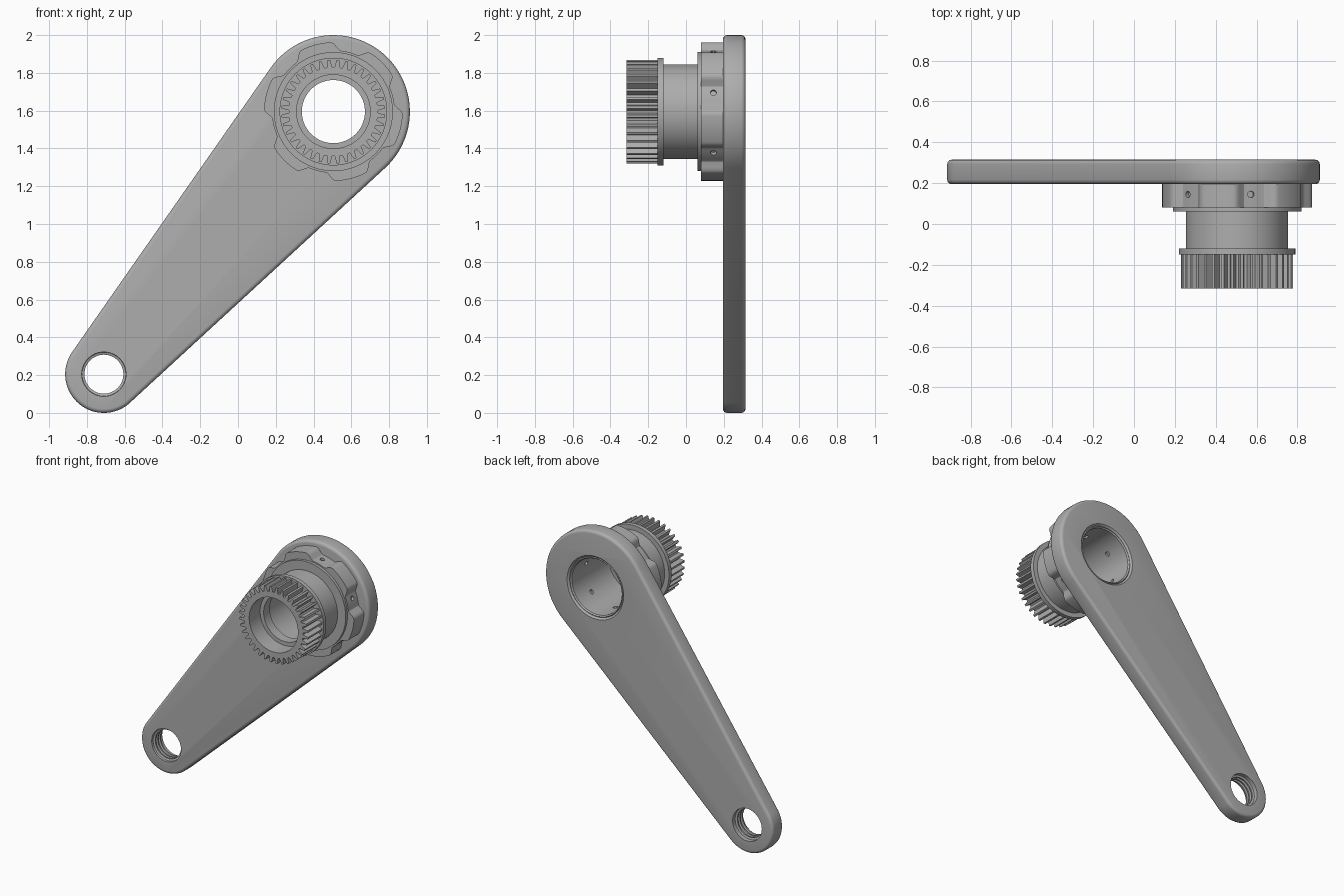
import bpy, bmesh
from math import sin, cos, pi, radians, atan2, acos, hypot

cube = bpy.data.objects.get("Cube")
if cube:
    bpy.data.objects.remove(cube)

HUB = (0.505, 1.595)      # main axis (x, z)
EYE = (-0.71, 0.205)      # small end axis (x, z)
R_HUB, R_EYE = 0.405, 0.205
BACK, FRONT = 0.315, 0.195

grey = bpy.data.materials.new("satin grey")
grey.use_nodes = True
grey.diffuse_color = (0.42, 0.42, 0.42, 1)
grey.node_tree.nodes["Principled BSDF"].inputs["Base Color"].default_value = (0.42, 0.42, 0.42, 1)


def polar(c, r, a, y):
    return (c[0] + r * cos(a), y, c[1] + r * sin(a))


def finish(name, bm, angle=30):
    bmesh.ops.recalc_face_normals(bm, faces=bm.faces)
    me = bpy.data.meshes.new(name)
    bm.to_mesh(me)
    bm.free()
    ob = bpy.data.objects.new(name, me)
    bpy.context.collection.objects.link(ob)
    me.materials.append(grey)
    smooth(ob, angle)
    return ob


def smooth(ob, angle=30):
    bpy.ops.object.select_all(action='DESELECT')
    ob.select_set(True)
    bpy.context.view_layer.objects.active = ob
    bpy.ops.object.shade_smooth_by_angle(angle=radians(angle))


def sweep(bm, loops):
    """Join closed loops of equal length into one closed ring."""
    n = len(loops[0])
    vs = [[bm.verts.new(p) for p in loop] for loop in loops]
    for i in range(len(vs)):
        a, b = vs[i], vs[(i + 1) % len(vs)]
        for j in range(n):
            k = (j + 1) % n
            bm.faces.new((a[j], a[k], b[k], b[j]))


def lathe(name, c, profile, n=72):
    """Turn a closed (radius, y) profile around an axis along y."""
    bm = bmesh.new()
    sweep(bm, [[polar(c, r, 2 * pi * j / n, y) for j in range(n)] for r, y in profile])
    return finish(name, bm)


def plug(name, c, profile, n=64):
    """Solid turned piece with capped ends."""
    bm = bmesh.new()
    rings = [[bm.verts.new(polar(c, r, 2 * pi * j / n, y)) for j in range(n)] for r, y in profile]
    for a, b in zip(rings, rings[1:]):
        for j in range(n):
            k = (j + 1) % n
            bm.faces.new((a[j], a[k], b[k], b[j]))
    bm.faces.new(rings[0])
    bm.faces.new(rings[-1])
    return finish(name, bm)


def ring_prism(name, outline, r_in, y0, y1, angle=30):
    """Extrude a polar (radius, angle) outline with a round bore."""
    bm = bmesh.new()
    sweep(bm, [[polar(HUB, r, a, y0) for r, a in outline],
               [polar(HUB, r, a, y1) for r, a in outline],
               [polar(HUB, r_in, a, y1) for r, a in outline],
               [polar(HUB, r_in, a, y0) for r, a in outline]])
    return finish(name, bm, angle)


def radial_pin(bm, a, r0, r1, radius, y, sides=16):
    """Small cylinder pointing outward from the main axis."""
    ends = []
    for r in (r0, r1):
        ring = []
        for j in range(sides):
            t = 2 * pi * j / sides
            x, _, z = polar(HUB, r, a, 0)
            u = radius * cos(t)
            ring.append(bm.verts.new((x - u * sin(a), y + radius * sin(t), z + u * cos(a))))
        bm.faces.new(ring)
        ends.append(ring)
    for j in range(sides):
        k = (j + 1) % sides
        bm.faces.new((ends[0][j], ends[0][k], ends[1][k], ends[1][j]))


def cut(ob, cutters):
    for c in cutters:
        mod = ob.modifiers.new("cut", 'BOOLEAN')
        mod.operation, mod.solver, mod.object = 'DIFFERENCE', 'EXACT', c
    bpy.context.view_layer.update()
    me = bpy.data.meshes.new_from_object(ob.evaluated_get(bpy.context.evaluated_depsgraph_get()))
    ob.modifiers.clear()
    ob.data = me
    smooth(ob)


def discard(ob):
    bpy.data.objects.remove(ob)


# Tapered arm: two arcs joined by their common tangents, with rounded rims
dx, dz = HUB[0] - EYE[0], HUB[1] - EYE[1]
axis = atan2(dz, dx)
tangent = acos((R_EYE - R_HUB) / hypot(dx, dz))
N = 48
outline = [(HUB, R_HUB, axis - tangent + 2 * tangent * i / N) for i in range(N + 1)]
outline += [(EYE, R_EYE, axis + tangent + 2 * (pi - tangent) * i / N) for i in range(N + 1)]
bm = bmesh.new()
front = [bm.verts.new(polar(c, r, a, FRONT)) for c, r, a in outline]
back = [bm.verts.new(polar(c, r, a, BACK)) for c, r, a in outline]
caps = [bm.faces.new(front), bm.faces.new(back)]
for j in range(len(front)):
    k = (j + 1) % len(front)
    bm.faces.new((front[j], front[k], back[k], back[j]))
bmesh.ops.recalc_face_normals(bm, faces=bm.faces)
bmesh.ops.bevel(bm, geom=[e for f in caps for e in f.edges], offset=0.022,
                segments=4, profile=0.5, affect='EDGES')
arm = finish("tapered_arm", bm)

# Bores of the arm: chamfered main bore and ridged small bore
bore = plug("main_bore_cutter", HUB, [(0.214, 0.15), (0.214, 0.303), (0.232, 0.321)])
ridges = [(0.118, 0.19), (0.116, 0.21)]
for i in range(3):
    y = 0.215 + i * 0.028
    ridges += [(0.103, y), (0.103, y + 0.010), (0.117, y + 0.014), (0.117, y + 0.024)]
ridges += [(0.117, 0.32)]
eye = plug("small_bore_cutter", EYE, ridges)
cut(arm, [bore, eye])
discard(bore)
discard(eye)

# Hollow hub with inner lip, gear flange, tube, collar and rear sleeve
hub = lathe("hub_tube", HUB, [
    (0.167, -0.19), (0.205, -0.19), (0.205, -0.15), (0.285, -0.15), (0.285, -0.12),
    (0.25, -0.12), (0.25, 0.06), (0.315, 0.06), (0.315, 0.082), (0.25, 0.082),
    (0.25, 0.196), (0.214, 0.196), (0.214, 0.300), (0.208, 0.306), (0.2, 0.298),
    (0.2, -0.12), (0.167, -0.12)])

# Toothed gear on the front end
TEETH = 36
gear_outline = []
for i in range(TEETH):
    for f, r in ((0.0, 0.235), (0.16, 0.236), (0.36, 0.275), (0.64, 0.275), (0.84, 0.236)):
        gear_outline.append((r, 2 * pi * (i + f) / TEETH))
ring_prism("gear", gear_outline, 0.195, -0.315, -0.15, 20)


# Six-lobed mounting ring
def lobe_radius(deg):
    off = abs((deg - 45 + 30) % 60 - 30)
    t = min(max((off - 13) / 9, 0), 1)
    return 0.367 - 0.042 * t * t * (3 - 2 * t)


mount = ring_prism("lobed_mount", [(lobe_radius(d), radians(d)) for d in range(0, 360, 2)],
                   0.24, 0.08, 0.198)

# Radial screw holes between the lobes, and recessed screws in them
holes = bmesh.new()
screws = bmesh.new()
for i in range(6):
    a = radians(18 + 60 * i)
    radial_pin(holes, a, 0.15, 0.42, 0.016, 0.145)
    radial_pin(screws, a, 0.215, 0.305, 0.0165, 0.145)
hole_cutter = finish("screw_hole_cutter", holes)
finish("set_screws", screws)
cut(mount, [hole_cutter])
cut(hub, [hole_cutter])
discard(hole_cutter)
